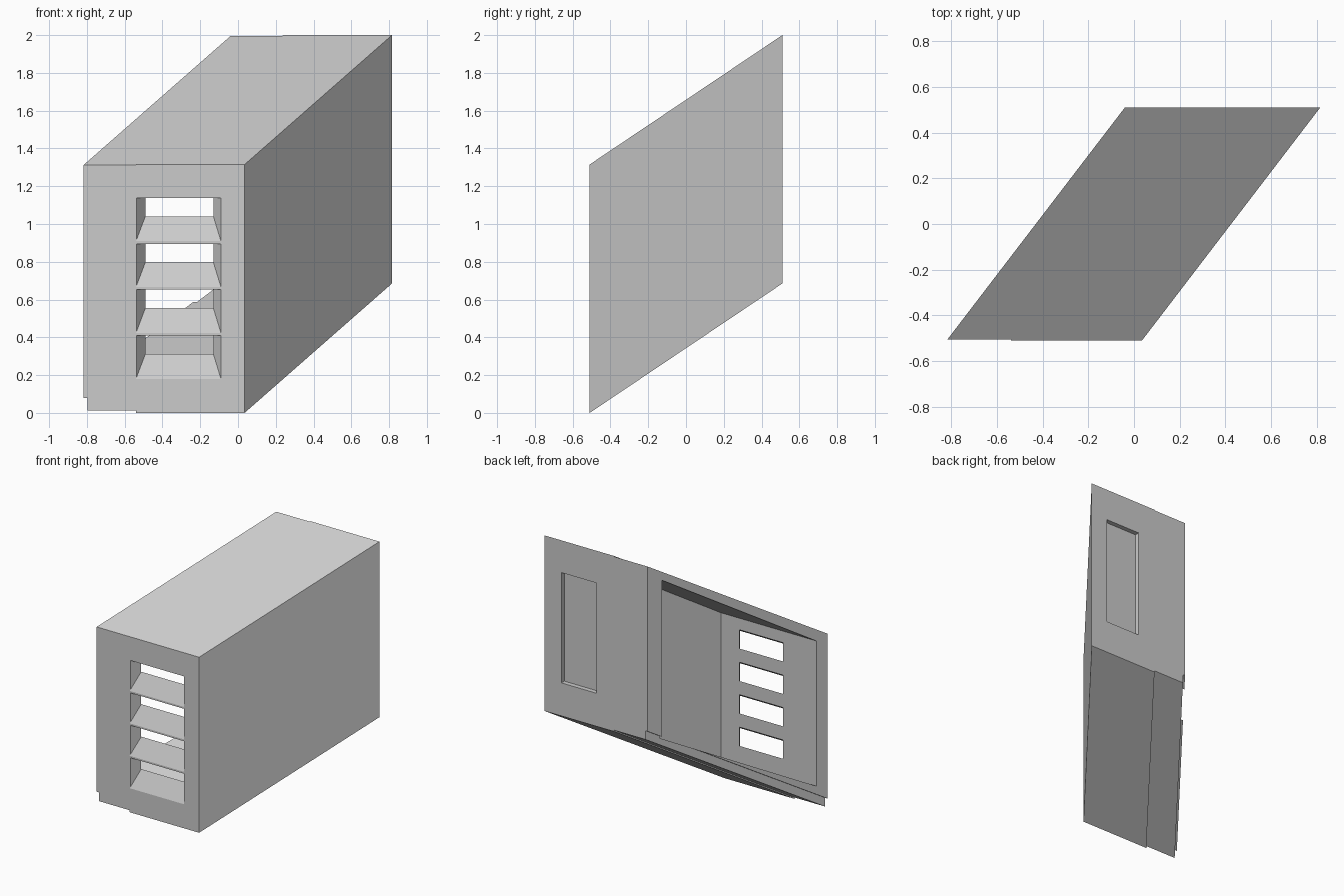
import bpy, bmesh
from mathutils import Matrix

cube = bpy.data.objects.get("Cube")
if cube:
    bpy.data.objects.remove(cube, do_unlink=True)

grey = bpy.data.materials.new("light_grey")
COLOUR = (0.6, 0.6, 0.6, 1)
grey.use_nodes = True
grey.diffuse_color = COLOUR
bsdf = next(n for n in grey.node_tree.nodes if n.type == "BSDF_PRINCIPLED")
bsdf.inputs["Base Color"].default_value = COLOUR

# Everything leans back, right and up along its depth
KX, KZ = 0.765, 0.6716
SHEAR = Matrix(((1, KX, 0, 0), (0, 1, 0, 0), (0, KZ, 1, 0), (0, 0, 0, 1)))


def loft(name, front, y0, back, y1):
    """Solid between two (x, z) outlines at depths y0 and y1."""
    bm = bmesh.new()
    a = [bm.verts.new((x, y0, z)) for x, z in front]
    b = [bm.verts.new((x, y1, z)) for x, z in back]
    bm.faces.new(a)
    bm.faces.new(b[::-1])
    for i in range(len(a)):
        j = (i + 1) % len(a)
        bm.faces.new((a[j], a[i], b[i], b[j]))
    bmesh.ops.recalc_face_normals(bm, faces=bm.faces)
    mesh = bpy.data.meshes.new(name)
    bm.to_mesh(mesh)
    bm.free()
    mesh.materials.append(grey)
    obj = bpy.data.objects.new(name, mesh)
    bpy.context.collection.objects.link(obj)
    return obj


def rect(x0, x1, z0, z1):
    return [(x0, z0), (x1, z0), (x1, z1), (x0, z1)]


def carve(obj, cutters):
    for c in cutters:
        c.hide_render = True
        mod = obj.modifiers.new("cut", "BOOLEAN")
        mod.operation = "DIFFERENCE"
        mod.solver = "EXACT"
        mod.object = c
    bpy.context.view_layer.update()
    deps = bpy.context.evaluated_depsgraph_get()
    result = bpy.data.meshes.new_from_object(obj.evaluated_get(deps))
    obj.modifiers.clear()
    obj.data = result


# Main body and the open side section with its toe kick
body = rect(-0.15, 0.425, 0.3425, 1.6575)
main_body = loft("main_body", body, -0.51, body, 0.51)
side = [(-0.41, 0.3525), (-0.15, 0.3525), (-0.15, 1.6525),
        (-0.43, 1.6525), (-0.43, 0.418), (-0.41, 0.418)]
side_section = loft("side_section", side, -0.506, side, 0.51)

# Hollow interior, open on one side
FRONT_IN, BACK_IN = -0.445, 0.43
interior = loft("interior_cutter", rect(-0.8, 0.362, 0.48, 1.567), FRONT_IN,
                rect(-0.8, 0.362, 0.402, 1.59), BACK_IN)

# Louvre openings: the sill climbs and the side narrows inwards
slots = []
for i in range(4):
    z = 0.5225 + 0.243 * i
    over = 0.2
    rise, narrow = 0.088, 0.09
    slots.append(loft("louvre_cutter",
                      rect(-0.2, 0.30 + over * narrow, z - over * rise, z + 0.229),
                      -0.51 - over * 0.065,
                      rect(-0.2, 0.30 - narrow * (1 + over), z + rise * (1 + over), z + 0.229),
                      FRONT_IN + over * 0.065))

# Shallow back panel recess, square to the back face
D, MARGIN = 0.035, 0.02


def panel(y):
    s = 0.51 - y
    return rect(-0.005 + KX * s, 0.285 + KX * s, 0.59 + KZ * s, 1.416 + KZ * s)


recess = loft("recess_cutter", panel(0.51 - D), 0.51 - D,
              panel(0.51 + MARGIN), 0.51 + MARGIN)

carve(main_body, [interior, recess] + slots)
carve(side_section, [interior])

for c in [interior, recess] + slots:
    bpy.data.objects.remove(c, do_unlink=True)
for obj in (main_body, side_section):
    obj.data.transform(SHEAR)
    obj.data.shade_flat()
    obj.location.z = 0
